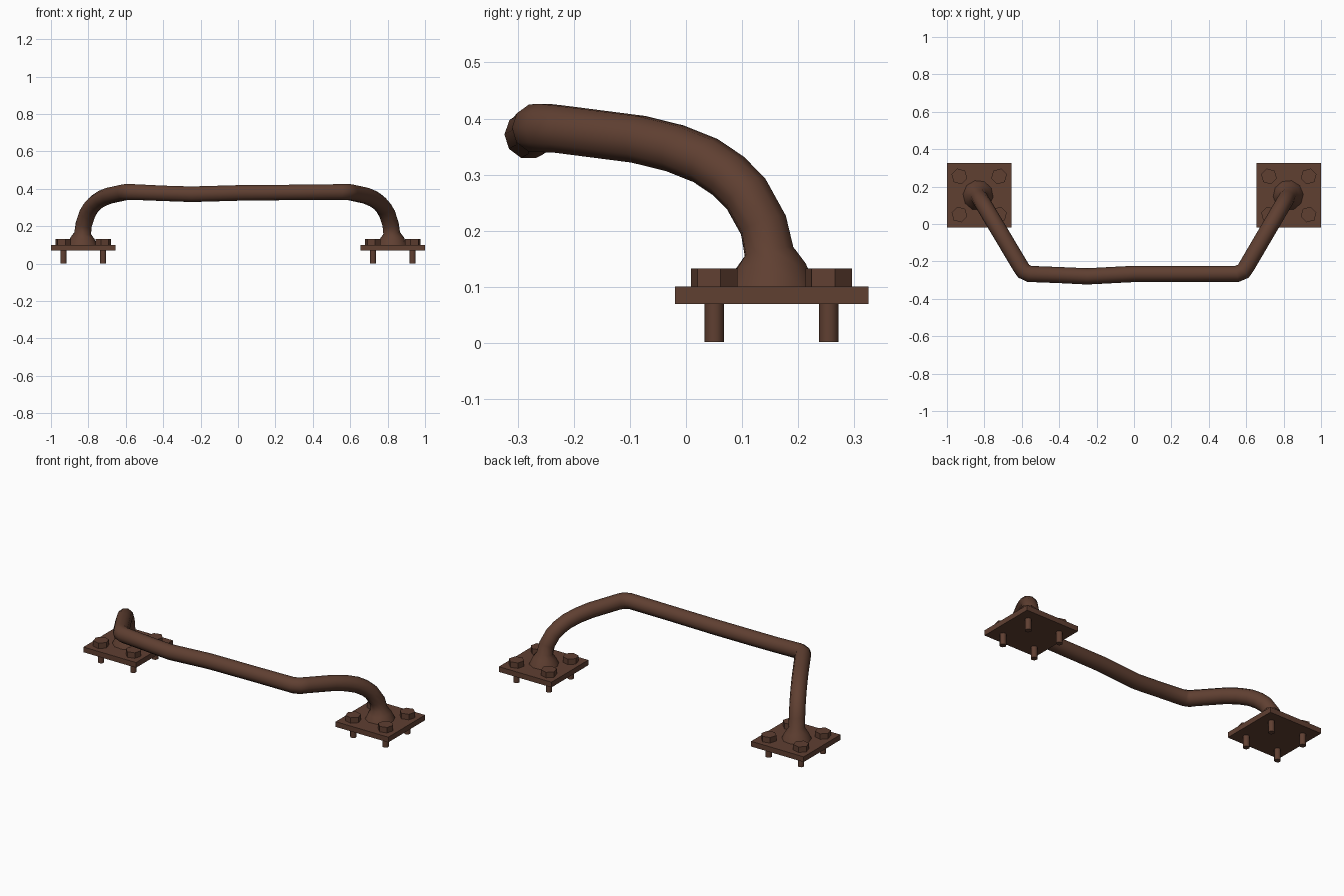
import bpy, math

if "Cube" in bpy.data.objects:
    bpy.data.objects.remove(bpy.data.objects["Cube"])

brown = bpy.data.materials.new("rust_brown")
brown.diffuse_color = (0.115, 0.050, 0.031, 1)
brown.use_nodes = True
brown.node_tree.nodes["Principled BSDF"].inputs["Base Color"].default_value = brown.diffuse_color


def finish(ob, name, smooth=None):
    ob.name = name
    ob.data.materials.clear()
    ob.data.materials.append(brown)
    if smooth:
        bpy.ops.object.shade_smooth_by_angle(angle=math.radians(smooth))


def cylinder(name, x, y, z0, z1, r, sides, turn=0, smooth=None):
    bpy.ops.mesh.primitive_cylinder_add(vertices=sides, radius=r, depth=z1 - z0,
                                        location=(x, y, (z0 + z1) / 2),
                                        rotation=(0, 0, math.radians(turn)))
    finish(bpy.context.object, name, smooth)


# Mounting plates, each with four hex bolts
for side, s in (("left", -1), ("right", 1)):
    cx, cy = s * 0.8275, 0.1525
    bpy.ops.mesh.primitive_cube_add(size=1, location=(cx, cy, 0.085))
    plate = bpy.context.object
    plate.scale = (0.345, 0.345, 0.031)
    finish(plate, side + "_plate")
    for i, (dx, dy) in enumerate([(-1, -1), (1, -1), (-1, 1), (1, 1)]):
        bx, by = cx + dx * 0.106, cy + dy * 0.102
        cylinder(f"{side}_bolt_head_{i}", bx, by, 0.095, 0.133, 0.043, 6, 15 + 30 * (i % 2))
        cylinder(f"{side}_bolt_shank_{i}", bx, by, 0.002, 0.08, 0.0175, 10, 0, 50)

# Side profile of one leg: y, z, radius (flared foot up to the corner)
leg = [(0.152, 0.098, 0.082), (0.151, 0.137, 0.064), (0.148, 0.163, 0.045),
       (0.138, 0.210, 0.044), (0.107, 0.266, 0.044), (0.075, 0.298, 0.044),
       (0.035, 0.325, 0.044), (-0.020, 0.347, 0.044), (-0.085, 0.363, 0.044),
       (-0.225, 0.381, 0.044)]


def leg_path(x_foot, x_corner):
    y0, y1 = leg[0][0], leg[-1][0]
    return [(x_foot + (x_corner - x_foot) * (y - y0) / (y1 - y0), y, z, r)
            for y, z, r in leg]


# Bent grab bar, slightly dented left of the middle
path = leg_path(-0.833, -0.608)
path += [(-0.590, -0.252, 0.383, 0.045), (-0.560, -0.267, 0.383, 0.044),
         (-0.40, -0.273, 0.376, 0.043), (-0.25, -0.280, 0.371, 0.0435),
         (0.0, -0.267, 0.378, 0.0435), (0.30, -0.267, 0.381, 0.043),
         (0.550, -0.267, 0.383, 0.044), (0.585, -0.252, 0.383, 0.045)]
path += leg_path(0.824, 0.603)[::-1]

curve = bpy.data.curves.new("bar", "CURVE")
curve.dimensions = "3D"
curve.bevel_depth = 1.0
curve.bevel_resolution = 3
curve.use_fill_caps = True
spline = curve.splines.new("POLY")
spline.points.add(len(path) - 1)
for p, (x, y, z, r) in zip(spline.points, path):
    p.co = (x, y, z, 1)
    p.radius = r
bar = bpy.data.objects.new("bar", curve)
bpy.context.collection.objects.link(bar)
bpy.ops.object.select_all(action="DESELECT")
bar.select_set(True)
bpy.context.view_layer.objects.active = bar
bpy.ops.object.convert(target="MESH")
finish(bpy.context.object, "grab_bar", 50)
